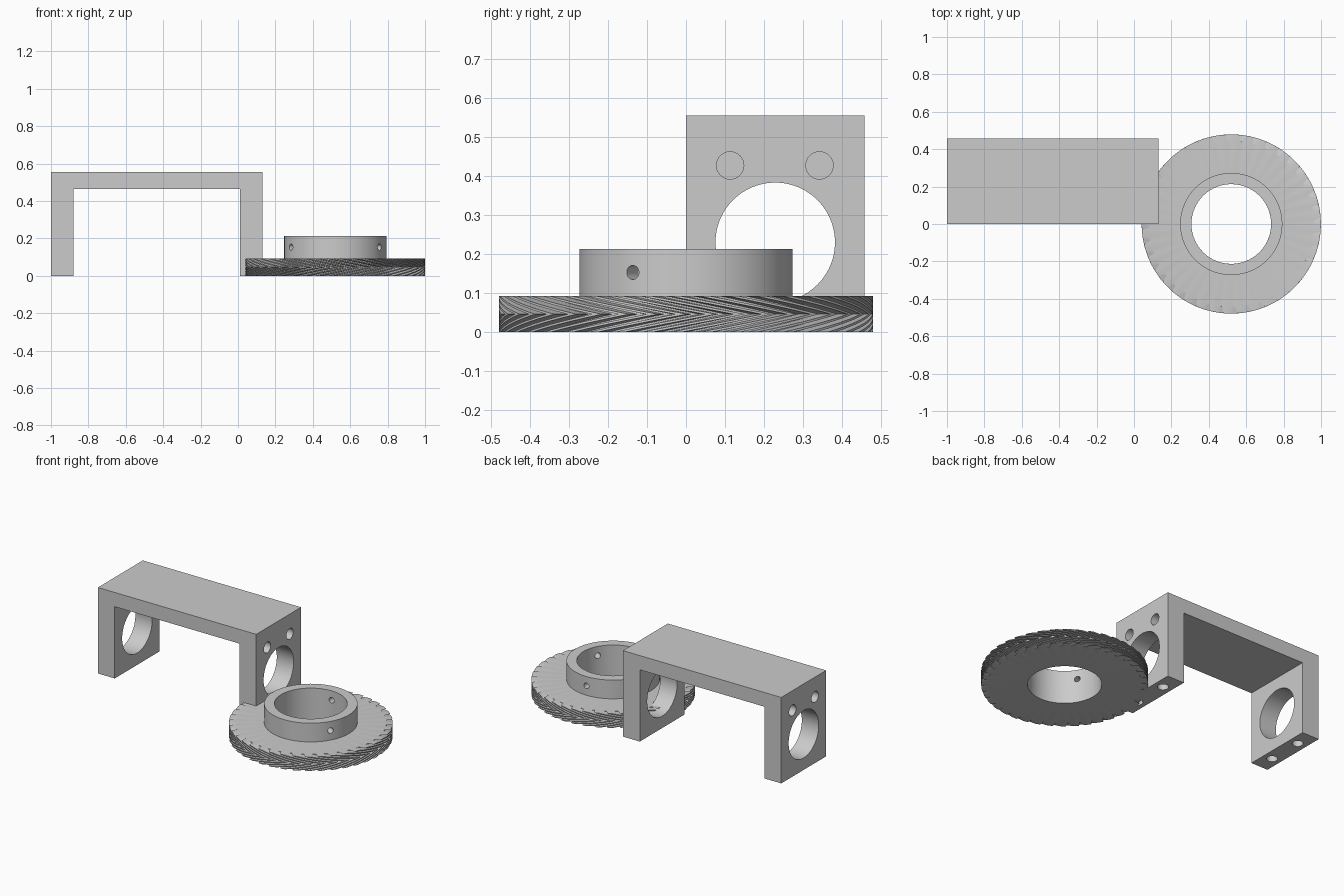
import bpy, bmesh, math
from mathutils import Matrix, Vector

if "Cube" in bpy.data.objects:
    bpy.data.objects.remove(bpy.data.objects["Cube"], do_unlink=True)

grey = bpy.data.materials.new("plain grey")
grey.use_nodes = True
grey.diffuse_color = (0.6, 0.6, 0.6, 1)
grey.node_tree.nodes["Principled BSDF"].inputs["Base Color"].default_value = (0.6, 0.6, 0.6, 1)


def make_object(name, bm):
    bmesh.ops.recalc_face_normals(bm, faces=bm.faces)
    mesh = bpy.data.meshes.new(name)
    bm.to_mesh(mesh)
    bm.free()
    obj = bpy.data.objects.new(name, mesh)
    bpy.context.collection.objects.link(obj)
    mesh.materials.append(grey)
    return obj


def cylinder(name, start, end, radius, segments=48):
    start, end = Vector(start), Vector(end)
    axis = end - start
    turn = axis.to_track_quat("Z", "Y").to_matrix().to_4x4()
    bm = bmesh.new()
    bmesh.ops.create_cone(bm, cap_ends=True, segments=segments, radius1=radius, radius2=radius,
                          depth=axis.length, matrix=Matrix.Translation((start + end) / 2) @ turn)
    return make_object(name, bm)


def activate(obj):
    bpy.ops.object.select_all(action="DESELECT")
    obj.select_set(True)
    bpy.context.view_layer.objects.active = obj


def cut(obj, cutters):
    activate(obj)
    for cutter in cutters:
        mod = obj.modifiers.new("hole", "BOOLEAN")
        mod.operation = "DIFFERENCE"
        mod.solver = "EXACT"
        mod.object = cutter
        bpy.ops.object.modifier_apply(modifier=mod.name)
        bpy.data.objects.remove(cutter, do_unlink=True)


def smooth(obj, degrees):
    activate(obj)
    bpy.ops.object.shade_smooth_by_angle(angle=math.radians(degrees))


# Bracket: U profile extruded along y
LEFT, RIGHT, LEG, WIDTH, HEIGHT, UNDER = -1.0, 0.13, 0.12, 0.457, 0.555, 0.463
profile = [(LEFT, 0), (LEFT + LEG, 0), (LEFT + LEG, UNDER), (RIGHT - LEG, UNDER),
           (RIGHT - LEG, 0), (RIGHT, 0), (RIGHT, HEIGHT), (LEFT, HEIGHT)]
bm = bmesh.new()
face = bm.faces.new([bm.verts.new((x, 0, z)) for x, z in profile])
extruded = bmesh.ops.extrude_face_region(bm, geom=[face])
bmesh.ops.translate(bm, vec=(0, WIDTH, 0),
                    verts=[v for v in extruded["geom"] if isinstance(v, bmesh.types.BMVert)])
bracket = make_object("bracket", bm)

# Shaft opening through both legs, blind screw holes in their sides and feet
holes = [cylinder("shaft_cutter", (LEFT - 0.1, WIDTH / 2, 0.23), (RIGHT + 0.1, WIDTH / 2, 0.23), 0.153, 96)]
for outer, inward in ((LEFT, 1), (RIGHT, -1)):
    for y in (0.113, 0.342):
        holes.append(cylinder("side_cutter", (outer - inward * 0.05, y, 0.427),
                              (outer + inward * 0.09, y, 0.427), 0.035, 32))
        x = outer + inward * LEG / 2
        holes.append(cylinder("foot_cutter", (x, y, -0.05), (x, y, 0.1), 0.032, 32))
cut(bracket, holes)
smooth(bracket, 30)

# Herringbone gear: toothed rings twisted out and back, closed by the bore
CX, TIP, ROOT, BORE, THICK = 0.52, 0.479, 0.443, 0.213, 0.092
TEETH, LAYERS, TWIST = 40, 28, 0.5
tooth = [(0.0, ROOT), (0.3, ROOT), (0.45, TIP), (0.85, TIP)]
count = TEETH * len(tooth)


def ring(bm, z, turn, bore=False):
    verts = []
    for i in range(TEETH):
        for offset, radius in tooth:
            a = (i + offset) * math.tau / TEETH + turn
            r = BORE if bore else radius
            verts.append(bm.verts.new((CX + r * math.cos(a), r * math.sin(a), z)))
    return verts


bm = bmesh.new()
rings = [ring(bm, 0, 0, True)]
for k in range(LAYERS + 1):
    t = k / LAYERS
    rings.append(ring(bm, t * THICK, TWIST * (1 - abs(2 * t - 1))))
rings.append(ring(bm, THICK, 0, True))
for lower, upper in zip(rings, rings[1:] + rings[:1]):
    for i in range(count):
        j = (i + 1) % count
        bm.faces.new((lower[i], lower[j], upper[j], upper[i]))
gear = make_object("herringbone_gear", bm)
smooth(gear, 20)

# Hub collar with three set screw holes
hub = cylinder("hub", (CX, 0, THICK), (CX, 0, 0.213), 0.273, 120)
holes = [cylinder("bore_cutter", (CX, 0, 0), (CX, 0, 0.4), BORE, 120)]
for degrees in (-30, 90, 210):
    a = math.radians(degrees)
    ends = [(CX + r * math.cos(a), r * math.sin(a), 0.153) for r in (0.15, 0.35)]
    holes.append(cylinder("screw_cutter", ends[0], ends[1], 0.018, 24))
cut(hub, holes)
smooth(hub, 30)
